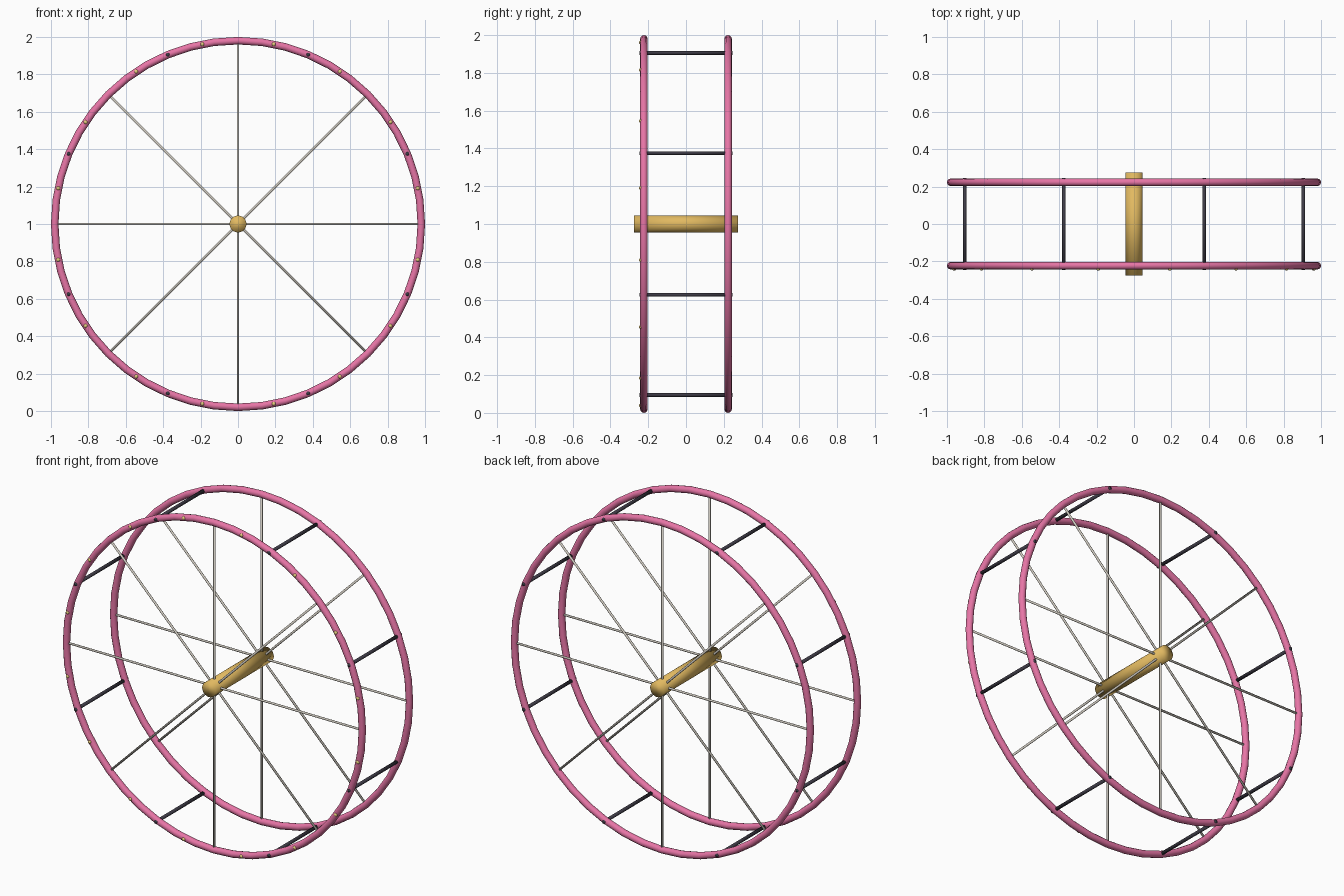
import bpy
from math import pi, sin, cos
from mathutils import Vector

cube = bpy.data.objects.get("Cube")
if cube:
    bpy.data.objects.remove(cube, do_unlink=True)

CENTRE = Vector((0, 0, 1))
RING_R, TUBE_R, RING_Y = 0.98, 0.02, 0.223


def material(name, rgb):
    mat = bpy.data.materials.new(name)
    mat.use_nodes = True
    colour = (*[c ** 2.2 for c in rgb], 1)
    mat.diffuse_color = colour
    mat.node_tree.nodes["Principled BSDF"].inputs["Base Color"].default_value = colour
    return mat


pink = material("pink", (0.91, 0.46, 0.65))
gold = material("gold", (0.88, 0.72, 0.38))
cream = material("cream gold", (0.95, 0.84, 0.52))
steel = material("pale steel", (0.80, 0.78, 0.74))
charcoal = material("charcoal", (0.25, 0.24, 0.28))


def finish(name, mat):
    obj = bpy.context.object
    obj.name = name
    obj.data.materials.append(mat)
    bpy.ops.object.shade_smooth()


def rod(name, start, end, radius, mat, sides=12):
    axis = end - start
    bpy.ops.mesh.primitive_cylinder_add(
        vertices=sides, radius=radius, depth=axis.length,
        location=(start + end) / 2,
        rotation=axis.to_track_quat('Z', 'Y').to_euler())
    finish(name, mat)


def on_wheel(angle, y):
    return CENTRE + Vector((RING_R * cos(angle), y, RING_R * sin(angle)))


# Two rims, each with four full-diameter spokes
for side, y in (("front", -RING_Y), ("back", RING_Y)):
    bpy.ops.mesh.primitive_torus_add(
        major_radius=RING_R, minor_radius=TUBE_R, major_segments=48,
        minor_segments=12, location=CENTRE + Vector((0, y, 0)),
        rotation=(pi / 2, 0, 0))
    finish(side + "_rim", pink)
    for i in range(4):
        a = i * pi / 4
        rod(f"{side}_spoke_{i + 1}", on_wheel(a, y), on_wheel(a + pi, y),
            0.0065, steel, 8)

# Hub axle
rod("hub", CENTRE + Vector((0, -0.275, 0)), CENTRE + Vector((0, 0.275, 0)),
    0.045, gold, 24)

# Crossbars joining the rims
for i in range(8):
    a = (i + 0.5) * pi / 4
    rod(f"crossbar_{i + 1}", on_wheel(a, -0.245), on_wheel(a, 0.245),
        0.01, charcoal)

# Small studs on the front rim
for i in range(16):
    bpy.ops.mesh.primitive_uv_sphere_add(
        segments=12, ring_count=8, radius=0.011,
        location=on_wheel((i + 0.5) * pi / 8, -0.238))
    finish(f"stud_{i + 1}", cream)
